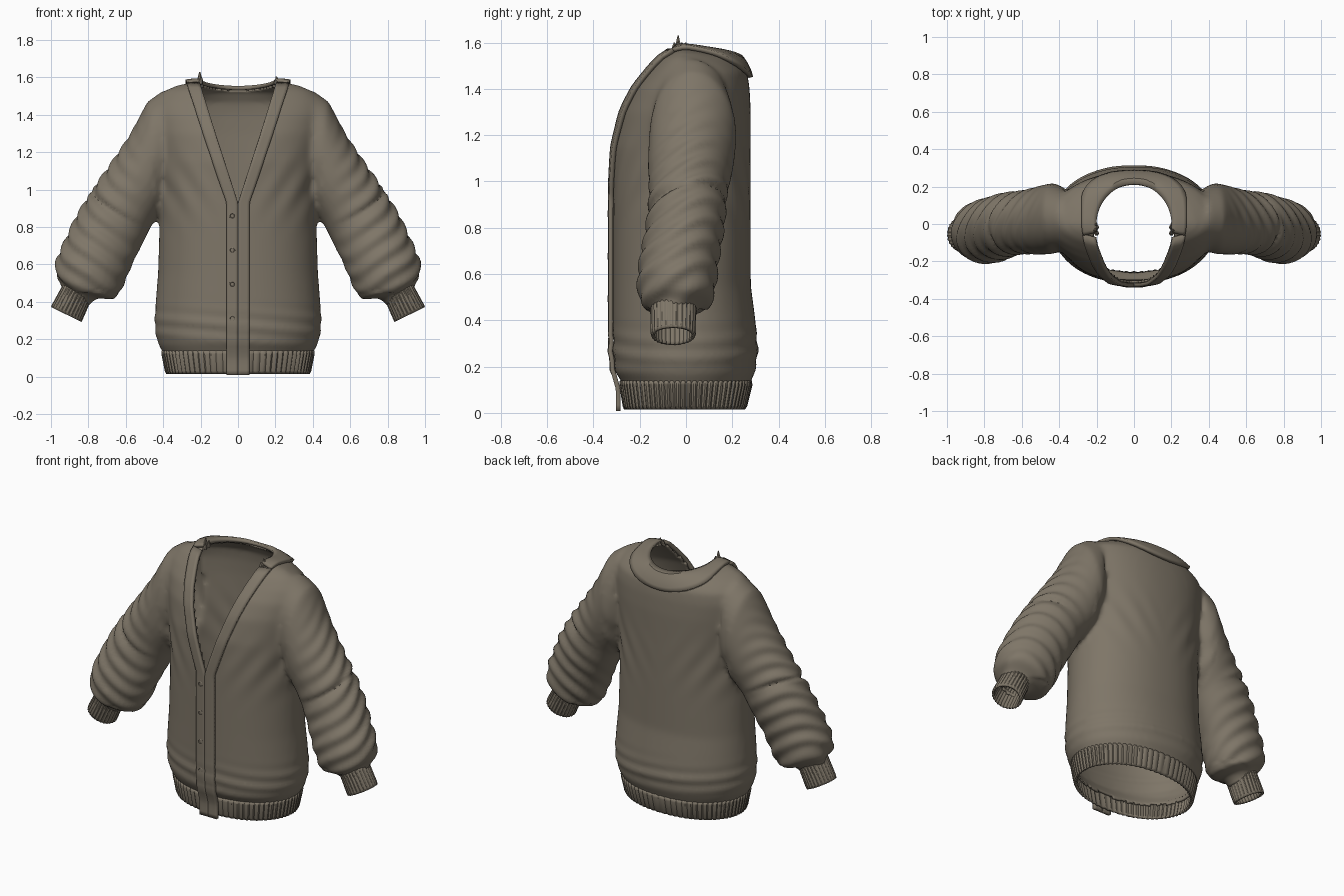
import bpy, bmesh
from math import sin, cos, pi, exp
from mathutils import Vector
from mathutils.bvhtree import BVHTree

if "Cube" in bpy.data.objects:
    bpy.data.objects.remove(bpy.data.objects["Cube"])

wool = bpy.data.materials.new("taupe wool")
wool.use_nodes = True
COLOUR = (0.21, 0.18, 0.137, 1)
wool.diffuse_color = COLOUR
wool.node_tree.nodes["Principled BSDF"].inputs["Base Color"].default_value = COLOUR


def loft(bm, rings, closed=True, caps=False):
    rows = [[bm.verts.new(p) for p in r] for r in rings]
    n = len(rows[0])
    for a, b in zip(rows, rows[1:]):
        for i in range(n if closed else n - 1):
            j = (i + 1) % n
            bm.faces.new((a[i], a[j], b[j], b[i]))
    if caps:
        bm.faces.new(rows[0])
        bm.faces.new(rows[-1])
    bmesh.ops.recalc_face_normals(bm, faces=bm.faces)


def make(name, bm, thickness=0, offset=-1, angle=0.6):
    me = bpy.data.meshes.new(name)
    bm.to_mesh(me)
    bm.free()
    ob = bpy.data.objects.new(name, me)
    bpy.context.collection.objects.link(ob)
    me.materials.append(wool)
    bpy.ops.object.select_all(action='DESELECT')
    ob.select_set(True)
    bpy.context.view_layer.objects.active = ob
    bpy.ops.object.shade_smooth_by_angle(angle=angle)
    if thickness:
        mod = ob.modifiers.new("thickness", 'SOLIDIFY')
        mod.thickness, mod.offset = thickness, offset
    return ob


def torso_ring(z, w, front, back, n=64, rib=0):
    pts = []
    for i in range(n):
        t = 2 * pi * i / n
        c, s = cos(t), sin(t)
        k = 1 - rib * (i % 3 == 0)
        y = (back if s > 0 else -front) * s * k
        dip = 0.15 * max(y, 0) if z > 1.5 else 0
        pts.append((w * k * c * abs(c) ** -0.1 if abs(c) > 0.01 else 0, y, z - dip))
    return pts


def sleeve_ring(s, ox, oz, ix, iz, yc, ry, n=40, rib=0):
    o, i_ = Vector((s * ox, yc, oz)), Vector((s * ix, yc, iz))
    mid, arm = (o + i_) / 2, (o - i_) / 2
    pts = []
    for i in range(n):
        k = 1 - rib * (i % 4 < 2)
        t = 2 * pi * i / n
        pts.append(mid + arm * cos(t) * k + Vector((0, ry * sin(t) * k, 0)))
    return pts


# Solid torso and sleeves, fused into one smooth volume
TORSO = [(0, .375, -.255, .25), (.11, .39, -.265, .27), (.145, .41, -.285, .285),
         (.18, .43, -.308, .3), (.27, .447, -.315, .312), (.4, .44, -.315, .3),
         (.55, .428, -.315, .28), (.8, .42, -.315, .28), (1, .42, -.315, .28),
         (1.15, .43, -.31, .28), (1.3, .45, -.278, .28), (1.4, .46, -.23, .275),
         (1.47, .445, -.175, .265), (1.53, .39, -.125, .25), (1.56, .32, -.08, .235),
         (1.575, .23, -.04, .215)]
SLEEVE = [(.40, 1.53, .36, 1.0, .03, .17), (.485, 1.47, .39, .92, .03, .19),
          (.58, 1.29, .42, .87, .02, .185), (.70, 1.11, .455, .82, .01, .17),
          (.78, 1.0, .49, .75, .005, .168), (.87, .85, .53, .67, -.01, .168),
          (.92, .74, .57, .59, -.03, .17), (.975, .62, .61, .49, -.04, .17),
          (.975, .54, .66, .41, -.045, .155), (.935, .48, .75, .42, -.055, .1),
          (.94, .45, .79, .39, -.055, .08), (.96, .40, .82, .34, -.055, .075)]
bm = bmesh.new()
loft(bm, [torso_ring(*r) for r in TORSO], caps=True)
for side in (1, -1):
    loft(bm, [sleeve_ring(side, *r) for r in SLEEVE], caps=True)
source = make("body_source", bm)
mod = source.modifiers.new("fuse", 'REMESH')
mod.mode, mod.voxel_size = 'VOXEL', 0.016
mod = source.modifiers.new("relax", 'SMOOTH')
mod.factor, mod.iterations = 0.5, 8
deps = bpy.context.evaluated_depsgraph_get()
fused = bpy.data.meshes.new_from_object(source.evaluated_get(deps))
bpy.data.objects.remove(source)
bm = bmesh.new()
bm.from_mesh(fused)
bpy.data.meshes.remove(fused)

# Soft folds on the sleeves and above the waistband
bm.normal_update()
for v, nrm in [(v, v.normal.copy()) for v in bm.verts]:
    x, y, z = abs(v.co.x), v.co.y, v.co.z
    along = 0.5 * x - 0.86 * z
    fade = min(1, max(0, (x - 0.5) / 0.2)) * (z > 0.45)
    amount = 0.007 * fade * sin(along * 62 + 5 * sin(y * 9) + x * 6)
    amount -= 0.012 * fade * exp(-((along + 0.46 + 0.2 * y) / 0.012) ** 2)
    if x < 0.45:
        amount += 0.004 * sin(z * 75 + v.co.x * 7) * exp(-((z - 0.27) / 0.08) ** 2)
        amount += 0.004 * sin(z * 28 - x * 45) * exp(-((z - 1.0) / 0.15) ** 2) * min(1, x / 0.3)
    v.co += nrm * amount
bm.normal_update()
skin = BVHTree.FromBMesh(bm)


# Open the neck, hem and sleeve ends
def is_open(p):
    x, y, z = abs(p.x), p.y, p.z
    if z < 0.11:
        return True
    if x > 0.75 and 0.5 * (x - 0.885) - 0.86 * (z - 0.43) > 0:
        return True
    if y < 0:
        return z > 0.93 and x < 0.012 + (z - 0.93) / 0.62 * 0.2
    return z > 1.4 and (x / 0.22) ** 2 + (y / 0.225) ** 2 < 1


bmesh.ops.delete(bm, geom=[f for f in bm.faces if is_open(f.calc_center_median())],
                 context='FACES')
make("knit_body", bm, 0.012, angle=1.0)

# Ribbed waistband
bm = bmesh.new()
loft(bm, [torso_ring(*r, n=216, rib=.022) for r in
          [(.015, .385, -.268, .255), (.03, .392, -.274, .265), (.12, .41, -.288, .287),
           (.14, .408, -.286, .285)]])
make("waistband", bm, 0.012)

# Ribbed cuffs
for side, name in ((1, "left_cuff"), (-1, "right_cuff")):
    bm = bmesh.new()
    loft(bm, [sleeve_ring(side, *r, n=112, rib=.04) for r in
              [(.93, .50, .77, .44, -.055, .095), (.942, .482, .78, .42, -.055, .1),
               (.995, .385, .83, .305, -.055, .098), (1.0, .372, .836, .292, -.055, .094)]])
    make(name, bm, 0.012)


def on_front(x, z):
    hit, nrm, *_ = skin.ray_cast(Vector((x, -1, z)), Vector((0, 1, 0)))
    return hit + nrm * 0.012 if hit else Vector((x, -0.28, z))


# Button bands running up into the V neckline
for side, name in ((1, "left_front_band"), (-1, "right_front_band")):
    bm = bmesh.new()
    rows = []
    for i in range(61):
        z = 0.008 + 1.547 * i / 60
        inner = max(0, (z - 0.93) / 0.62 * 0.2)
        width = 0.06 + 0.01 * max(0, z - 0.93) / 0.62
        row = [on_front(side * (inner + width * k / 4), max(z, 0.02)) for k in range(5)]
        if z < 0.17:
            for p in row:
                p.y = min(p.y, -0.292 - 0.02 * max(0, z - 0.1) / 0.07)
        for p in row:
            p.z = z if z < 0.17 else p.z
        rows.append(row)
    loft(bm, rows, closed=False)
    make(name, bm, 0.02, 0)

# Collar lying flat around the back of the neck
bm = bmesh.new()
rows = []
for i in range(49):
    t = -0.2 + (pi + 0.4) * i / 48
    c, s = cos(t), sin(t)
    b = max(s, 0)
    row = [Vector((.202 * c, .212 * s, 1.585 - .04 * b))]
    for k in range(1, 6):
        f = k / 5
        corner = 1 + 0.12 * f * sin(2 * t) ** 2 * (s > 0)
        p = Vector(((.205 + .07 * f) * c * corner, (.215 + .07 * f) * s,
                    1.58 - .02 * f - b * (.035 + .075 * f)))
        near, nrm, *_ = skin.find_nearest(p)
        row.append(near + nrm * 0.013)
    rows.append(row)
loft(bm, rows, closed=False)
make("back_collar", bm, 0.02, 0)

# Buttons with a raised rim
for i in range(4):
    z = 0.86 - 0.183 * i
    p = on_front(-0.03, z)
    bm = bmesh.new()
    profile = [(.001, -.008), (.009, -.008), (.012, -.013), (.016, -.011), (.017, .004)]
    loft(bm, [[(p.x + r * cos(a * pi / 8), p.y + d, z + r * sin(a * pi / 8))
               for a in range(16)] for r, d in profile], caps=True)
    make("button_%d" % (i + 1), bm)

# Frayed thread tufts at the shoulder ends of the neckline
for side, name, height in ((1, "left_tuft", .04), (-1, "right_tuft", .065)):
    bm = bmesh.new()
    for k in range(4):
        x, y, h = side * (.2 + .008 * (k % 2)), -.05 + .016 * k, height * (.55 + .45 * (k == 1))
        loft(bm, [[(x + r * cos(a * pi / 3) + d, y + r * sin(a * pi / 3), 1.565 + h * f)
                   for a in range(6)] for r, d, f in
                  [(.014, 0, 0), (.011, .003, .5), (.003, -.004 * side, 1)]], caps=True)
    make(name, bm)
